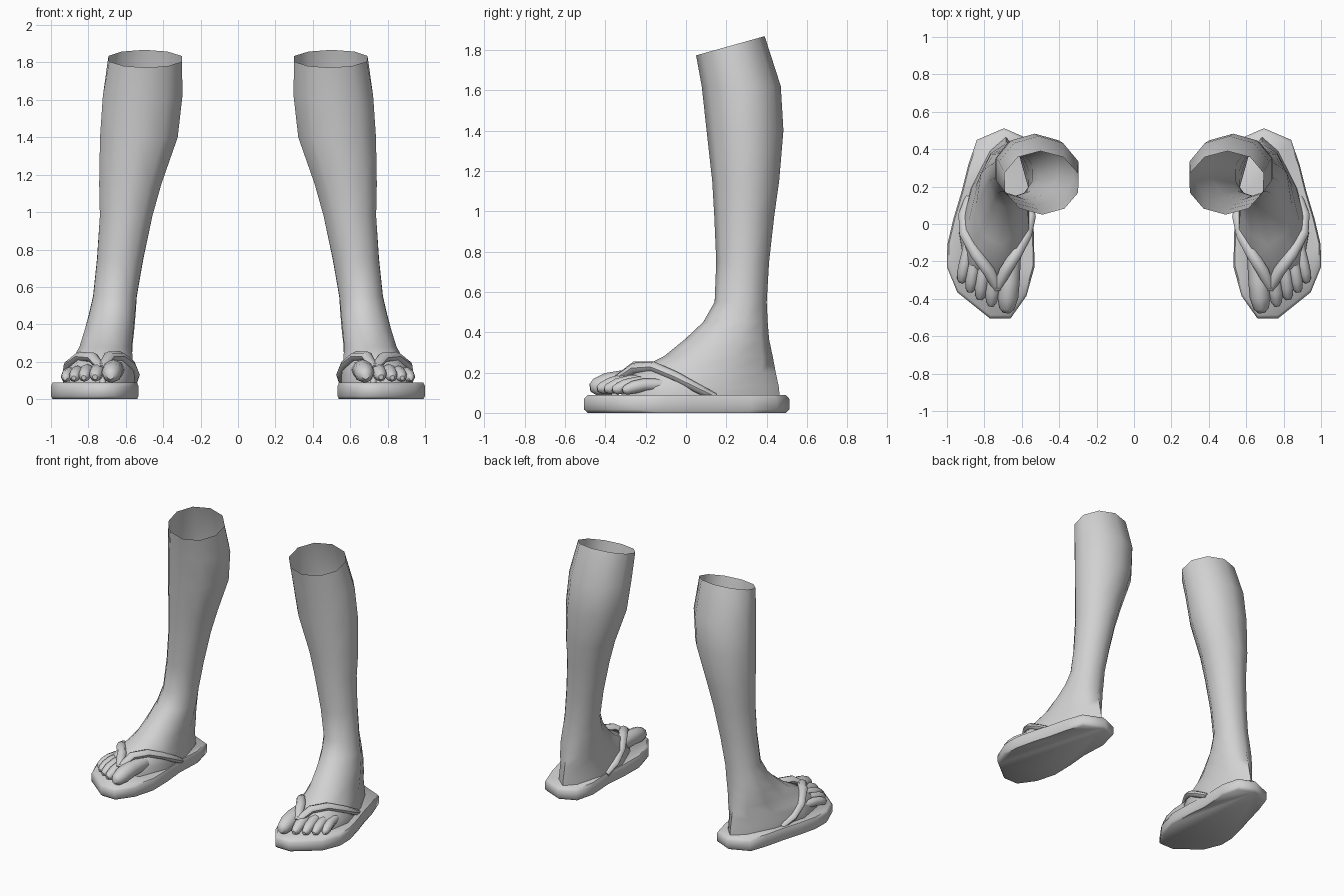
import bpy, bmesh, math
from mathutils import Vector

cube = bpy.data.objects.get("Cube")
if cube:
    bpy.data.objects.remove(cube, do_unlink=True)

grey = bpy.data.materials.new("plain_grey")
grey.use_nodes = True
COLOUR = (0.64, 0.64, 0.64, 1)
grey.diffuse_color = COLOUR
bsdf = next(n for n in grey.node_tree.nodes if n.type == 'BSDF_PRINCIPLED')
bsdf.inputs["Base Color"].default_value = COLOUR


def loft(name, rings, cap_first=True, cap_last=True, angle=50):
    """Skin a list of rings, then mirror the part to the other leg."""
    bm = bmesh.new()
    loops = [[bm.verts.new(p) for p in ring] for ring in rings]
    n = len(loops[0])
    for a, b in zip(loops, loops[1:]):
        for i in range(n):
            j = (i + 1) % n
            bm.faces.new((a[i], a[j], b[j], b[i]))
    if cap_first:
        bm.faces.new(loops[0][::-1])
    if cap_last:
        bm.faces.new(loops[-1])
    bmesh.ops.recalc_face_normals(bm, faces=bm.faces)
    mesh = bpy.data.meshes.new(name)
    bm.to_mesh(mesh)
    bm.free()
    mesh.materials.append(grey)
    ob = bpy.data.objects.new(name, mesh)
    bpy.context.collection.objects.link(ob)
    bpy.ops.object.select_all(action='DESELECT')
    ob.select_set(True)
    bpy.context.view_layer.objects.active = ob
    bpy.ops.object.shade_smooth_by_angle(angle=math.radians(angle))
    mirror = ob.modifiers.new("other_side", 'MIRROR')
    mirror.use_mirror_merge = False
    return ob


def tube(name, path, radii, sides=8, flat=1.0):
    """Round tube along a path, with one radius per point."""
    pts = [Vector(p) for p in path]
    rings = []
    for i, p in enumerate(pts):
        tangent = (pts[min(i + 1, len(pts) - 1)] - pts[max(i - 1, 0)]).normalized()
        side = tangent.cross(Vector((0, 0, 1))).normalized()
        up = side.cross(tangent)
        rings.append([p + radii[i] * (math.cos(t) * side + flat * math.sin(t) * up)
                      for t in (2 * math.pi * k / sides for k in range(sides))])
    return loft(name, rings)


def egg(z, y_front, y_back, x_front, x_back, w_front, w_back, tilt=0.0, n=10):
    """Egg-shaped level section with separate front and back widths."""
    ring = []
    for k in range(n):
        t = 2 * math.pi * k / n
        u = (1 - math.cos(t)) / 2
        y = y_front + (y_back - y_front) * u
        x = x_front + (x_back - x_front) * u
        x += 1.04 * math.sin(t) * (w_front + (w_back - w_front) * u)
        ring.append((x, y, z + tilt * (y - (y_front + y_back) / 2)))
    return ring


# Leg and foot: level sections from the sole up to the open top
sections = [
    (0.080, -0.32, 0.465, 0.775, 0.685, 0.235, 0.115),
    (0.130, -0.32, 0.460, 0.775, 0.685, 0.235, 0.110),
    (0.200, -0.27, 0.445, 0.750, 0.685, 0.195, 0.115),
    (0.280, -0.11, 0.430, 0.720, 0.685, 0.150, 0.125),
    (0.365, -0.005, 0.412, 0.695, 0.683, 0.130, 0.135),
    (0.450, 0.085, 0.405, 0.675, 0.672, 0.120, 0.130),
    (0.550, 0.142, 0.400, 0.658, 0.658, 0.115, 0.120),
    (0.750, 0.150, 0.412, 0.630, 0.630, 0.122, 0.127),
    (0.980, 0.140, 0.438, 0.598, 0.598, 0.142, 0.142),
    (1.150, 0.130, 0.462, 0.576, 0.576, 0.168, 0.168),
    (1.400, 0.102, 0.483, 0.530, 0.530, 0.210, 0.210),
    (1.620, 0.078, 0.470, 0.510, 0.510, 0.215, 0.215),
    (1.820, 0.050, 0.390, 0.490, 0.500, 0.195, 0.200, 0.28),
]
loft("leg_and_foot", [egg(*s) for s in sections], cap_last=False, angle=70)

# Toes, from the big toe outwards: base, tip, radius
toes = [
    ("big_toe", (0.655, -0.17, 0.160), (0.682, -0.475, 0.125), 0.056),
    ("second_toe", (0.735, -0.18, 0.165), (0.765, -0.440, 0.118), 0.039),
    ("third_toe", (0.795, -0.17, 0.160), (0.825, -0.405, 0.115), 0.036),
    ("fourth_toe", (0.845, -0.15, 0.150), (0.878, -0.365, 0.113), 0.034),
    ("little_toe", (0.885, -0.12, 0.140), (0.925, -0.315, 0.111), 0.032),
]
for name, base, tip, r in toes:
    a, b = Vector(base), Vector(tip)
    path = [a.lerp(b, f) for f in (0, 0.45, 0.72, 0.92, 1)]
    path[1].z += 0.012
    path[2].z += 0.008
    tube(name, path, [r * 0.9, r, r, r * 0.75, r * 0.35])

# Sandal sole with softened rims
outline = [(0.695, 0.512), (0.84, 0.45), (0.885, 0.32), (0.92, 0.18), (0.965, 0.03),
           (0.998, -0.11), (1.0, -0.23), (0.945, -0.365), (0.77, -0.505),
           (0.66, -0.505), (0.575, -0.385), (0.532, -0.23), (0.535, -0.05),
           (0.55, 0.12), (0.54, 0.32), (0.575, 0.46)]
cx, cy = 0.75, 0.0
loft("sandal_sole",
     [[(cx + (x - cx) * s, cy + (y - cy) * s, z) for x, y in outline]
      for z, s in ((0.0, 0.965), (0.016, 1.0), (0.07, 1.0), (0.088, 0.965))], angle=60)

# Sandal straps meeting at the toe post
outer = [(0.73, -0.345, 0.165), (0.775, -0.255, 0.222), (0.845, -0.16, 0.228),
         (0.905, -0.05, 0.180), (0.912, 0.05, 0.125), (0.88, 0.14, 0.080)]
inner = [(0.73, -0.345, 0.165), (0.69, -0.255, 0.228), (0.63, -0.16, 0.228),
         (0.575, -0.06, 0.185), (0.552, 0.04, 0.130), (0.565, 0.13, 0.080)]
radii = [0.024, 0.032, 0.031, 0.029, 0.027, 0.024]
tube("outer_strap", outer, radii, flat=0.85)
tube("inner_strap", inner, radii, flat=0.85)
tube("toe_post", [(0.73, -0.325, 0.185), (0.722, -0.355, 0.08)], [0.022, 0.018])
